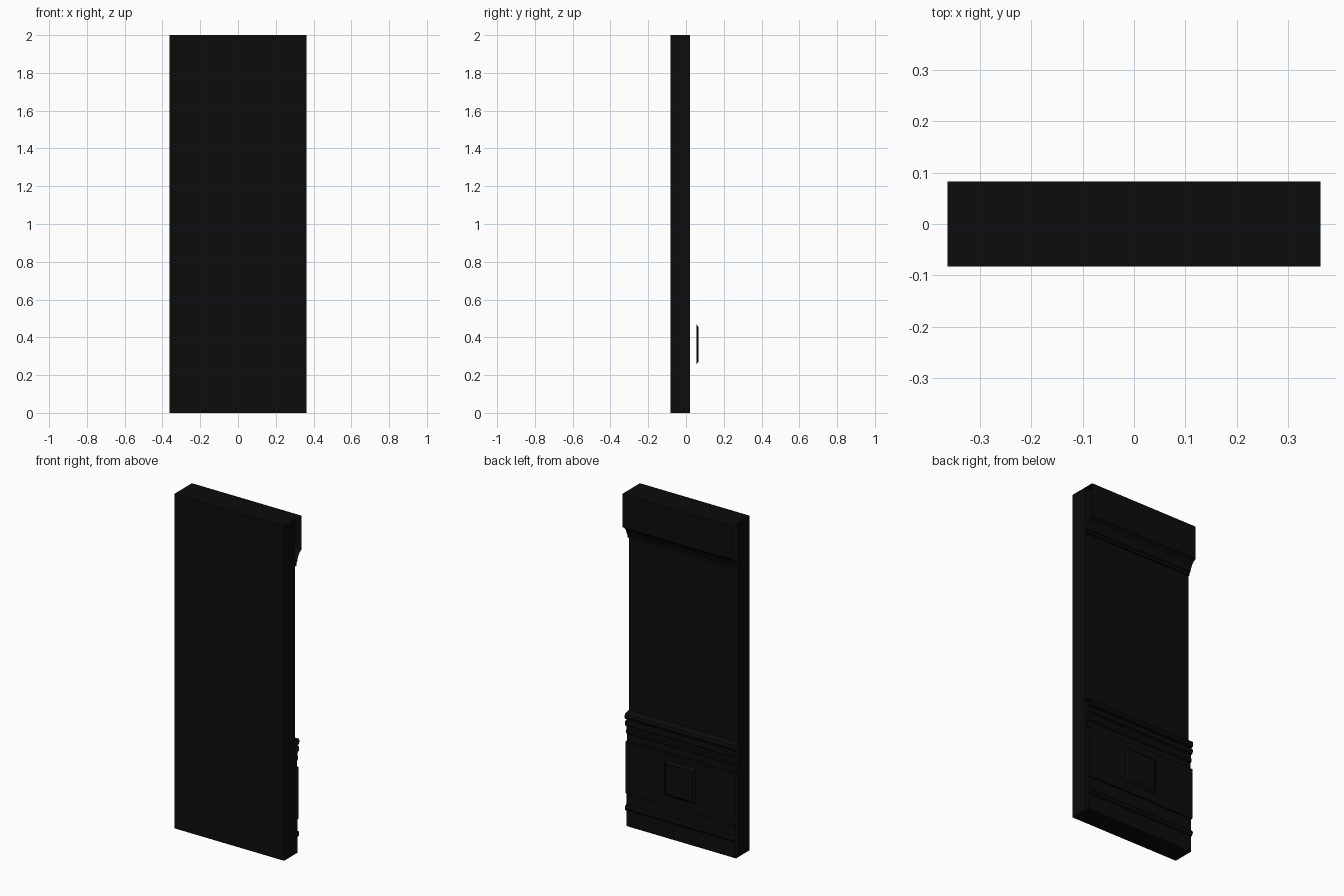
import bpy
import bmesh

cube = bpy.data.objects.get("Cube")
if cube:
    bpy.data.objects.remove(cube)

LEFT, RIGHT = -0.363, 0.363
FRONT, WALL = -0.083, 0.021

black = bpy.data.materials.new("soft_black")
black.use_nodes = True
colour = (0.0035, 0.0035, 0.0035, 1)
black.diffuse_color = colour
black.node_tree.nodes["Principled BSDF"].inputs["Base Color"].default_value = colour


def finish(name, bm):
    mesh = bpy.data.meshes.new(name)
    bm.to_mesh(mesh)
    bm.free()
    mesh.materials.append(black)
    obj = bpy.data.objects.new(name, mesh)
    bpy.context.collection.objects.link(obj)
    return obj


def block(name, x0, x1, y0, y1, z0, z1, taper=0):
    """Box whose back face can be drawn in by the taper."""
    bm = bmesh.new()
    bmesh.ops.create_cube(bm, size=1)
    for v in bm.verts:
        back = v.co.y > 0
        inset = taper if back else 0
        v.co.x = x1 - inset if v.co.x > 0 else x0 + inset
        v.co.z = z1 - inset if v.co.z > 0 else z0 + inset
        v.co.y = y1 if back else y0
    return finish(name, bm)


def moulding(name, profile):
    """Open-ended strip swept across the width from (y, z) points, top down."""
    bm = bmesh.new()
    rows = [[bm.verts.new((x, y, z)) for x in (LEFT, RIGHT)] for y, z in profile]
    for (a, b), (d, c) in zip(rows, rows[1:]):
        bm.faces.new((a, b, c, d))
    return finish(name, bm)


# Flat wall slab
block("wall_slab", LEFT, RIGHT, FRONT, WALL, 0, 2)

# Deep cornice with a cove under it
moulding("cornice", [
    (WALL, 2), (0.083, 2), (0.083, 1.8), (0.066, 1.79), (0.053, 1.775),
    (0.044, 1.757), (0.04, 1.74), (0.033, 1.735), (0.033, 1.72), (WALL, 1.72)])

# Double-beaded chair rail
moulding("chair_rail", [
    (WALL, 0.685), (0.045, 0.68), (0.058, 0.676), (0.063, 0.66), (0.058, 0.645),
    (0.045, 0.64), (0.045, 0.634), (0.058, 0.63), (0.06, 0.617), (0.056, 0.604),
    (0.042, 0.597), (0.042, 0.58), (0.048, 0.575), (0.048, 0.557),
    (0.038, 0.55), (0.038, 0.508)])

# Dado panel, skirting bead and plinth
moulding("dado", [
    (0.038, 0.508), (0.055, 0.508), (0.055, 0.2), (0.046, 0.2), (0.046, 0.13)])
moulding("skirting", [
    (0.046, 0.13), (0.055, 0.125), (0.06, 0.112), (0.055, 0.098),
    (0.046, 0.093), (0.046, 0), (WALL, 0)])

# Raised square in the middle of the dado
block("dado_square", -0.103, 0.103, 0.055, 0.066, 0.257, 0.47, taper=0.015)
